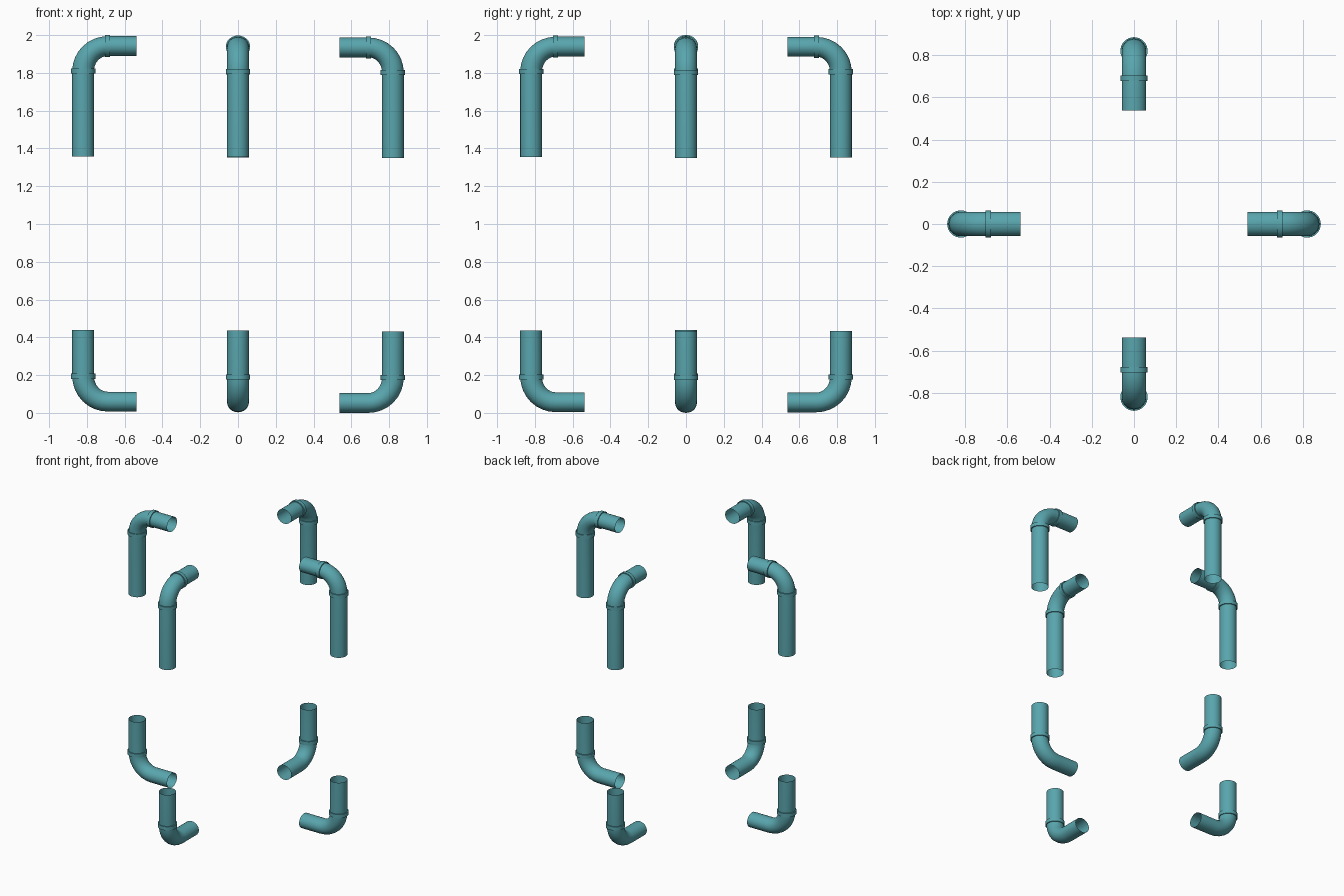
import bpy, math
from mathutils import Vector, Matrix

if "Cube" in bpy.data.objects:
    bpy.data.objects.remove(bpy.data.objects["Cube"])

SIDES = 32
R = 0.0575        # pipe radius
RC = 0.0645       # collar radius
SQUASH = 0.91     # the model is slightly flattened in z
REACH = 0.82      # distance of the uprights from the centre
BEND = 0.69       # where the elbow meets the horizontal arm
END = 0.537       # open end of the horizontal arm

mat = bpy.data.materials.new("teal_pipe")
mat.diffuse_color = (0.10, 0.38, 0.42, 1)
mat.use_nodes = True
mat.node_tree.nodes["Principled BSDF"].inputs["Base Color"].default_value = mat.diffuse_color


def sweep(name, stations, turn):
    """Skin rings; each station is (x, z, tangent angle, radius)."""
    verts, faces = [], []
    for x, z, ang, r in stations:
        n = Vector((-math.sin(ang), 0, math.cos(ang) * SQUASH))
        for k in range(SIDES):
            a = 2 * math.pi * k / SIDES
            verts.append(Vector((x, 0, z)) + r * (Vector((0, math.cos(a), 0)) + n * math.sin(a)))
    for i in range(len(stations) - 1):
        for k in range(SIDES):
            a, b = i * SIDES + k, i * SIDES + (k + 1) % SIDES
            faces.append((a, b, b + SIDES, a + SIDES))
    me = bpy.data.meshes.new(name)
    me.from_pydata([Matrix.Rotation(turn, 3, 'Z') @ v for v in verts], [], faces)
    me.materials.append(mat)
    ob = bpy.data.objects.new(name, me)
    bpy.context.collection.objects.link(ob)
    bpy.ops.object.select_all(action='DESELECT')
    ob.select_set(True)
    bpy.context.view_layer.objects.active = ob
    bpy.ops.object.shade_smooth_by_angle(angle=math.radians(35))


def collar(name, x, z, ang, turn, half=0.0135):
    """Raised band around the pipe."""
    dx, dz = math.cos(ang) * half, math.sin(ang) * half
    sweep(name, [(x - dx, z - dz, ang, R), (x - dx, z - dz, ang, RC),
                 (x + dx, z + dz, ang, RC), (x + dx, z + dz, ang, R)], turn)


def bent_pipe(name, arm_z, bend_z, end_z, turn):
    """Horizontal arm, quarter elbow and upright in one open tube."""
    s = 1 if end_z > arm_z else -1
    st = [(END, arm_z, 0, R)]
    for i in range(9):
        t = math.pi / 2 * i / 8
        st.append((BEND + (REACH - BEND) * math.sin(t),
                   bend_z + (arm_z - bend_z) * math.cos(t), s * t, R))
    st.append((REACH, end_z, s * math.pi / 2, R))
    sweep(name, st, turn)
    collar(name + "_upright_collar", REACH, bend_z, s * math.pi / 2, turn)


# four sides; each sits at a very slightly different height
for side, turn, dz in (("right", 0, 0), ("back", 90, 0.003),
                       ("left", 180, 0.007), ("front", 270, 0.004)):
    a = math.radians(turn)
    bent_pipe(side + "_upper_pipe", 1.935 + dz, 1.803 + dz, 1.35 + dz, a)
    collar(side + "_upper_arm_collar", BEND, 1.935 + dz, 0, a)
    bent_pipe(side + "_lower_pipe", 0.0525 + dz, 0.187 + dz, 0.431 + dz, a)
